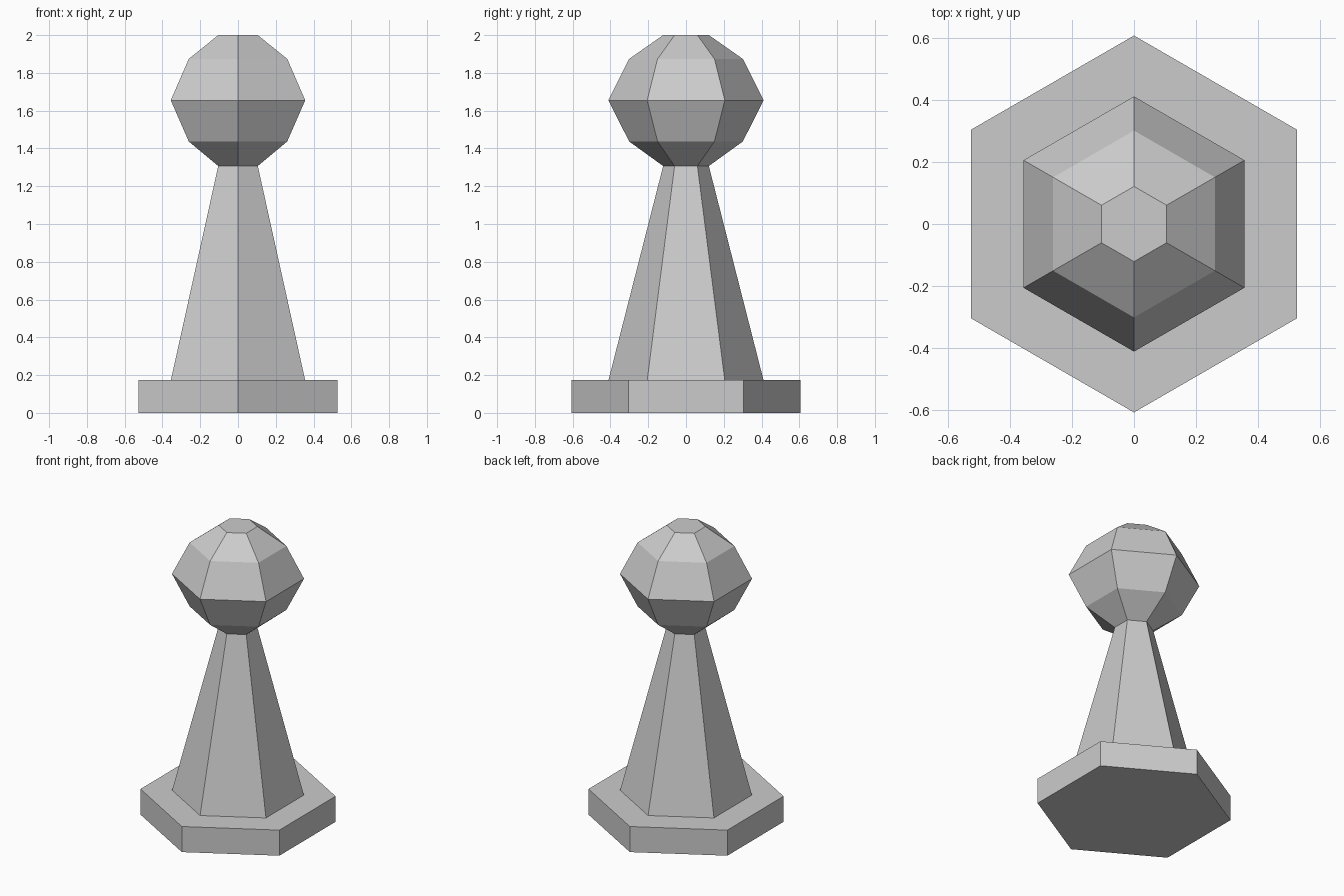
import bpy
import bmesh
from math import sin, cos, tau

default = bpy.data.objects.get("Cube")
if default:
    bpy.data.objects.remove(default, do_unlink=True)

SIDES = 6

# Single plain grey
grey = bpy.data.materials.new("plain grey")
grey.use_nodes = True
colour = (0.6, 0.6, 0.6, 1)
grey.diffuse_color = colour
grey.node_tree.nodes["Principled BSDF"].inputs["Base Color"].default_value = colour


def hex_lathe(name, profile, cap_bottom=False, cap_top=False):
    """Turn (radius, height) pairs into a flat-faced six-sided solid, corners on the y axis."""
    bm = bmesh.new()
    rings = [[bm.verts.new((-r * sin(tau * i / SIDES), r * cos(tau * i / SIDES), z))
              for i in range(SIDES)] for r, z in profile]
    for low, high in zip(rings, rings[1:]):
        for i in range(SIDES):
            j = (i + 1) % SIDES
            bm.faces.new((low[i], low[j], high[j], high[i]))
    if cap_bottom:
        bm.faces.new(rings[0][::-1])
    if cap_top:
        bm.faces.new(rings[-1])
    mesh = bpy.data.meshes.new(name)
    bm.to_mesh(mesh)
    bm.free()
    mesh.materials.append(grey)
    obj = bpy.data.objects.new(name, mesh)
    bpy.context.collection.objects.link(obj)
    return obj


# Flat foot slab
hex_lathe("base", [(0.607, 0), (0.607, 0.175)], cap_bottom=True, cap_top=True)

# Tapering stem, joined to the base below and the head above
hex_lathe("body", [(0.41, 0.175), (0.121, 1.307)])

# Faceted ball
hex_lathe("head", [(0.121, 1.307), (0.301, 1.437), (0.411, 1.655),
                   (0.301, 1.874), (0.121, 2.0)], cap_top=True)
